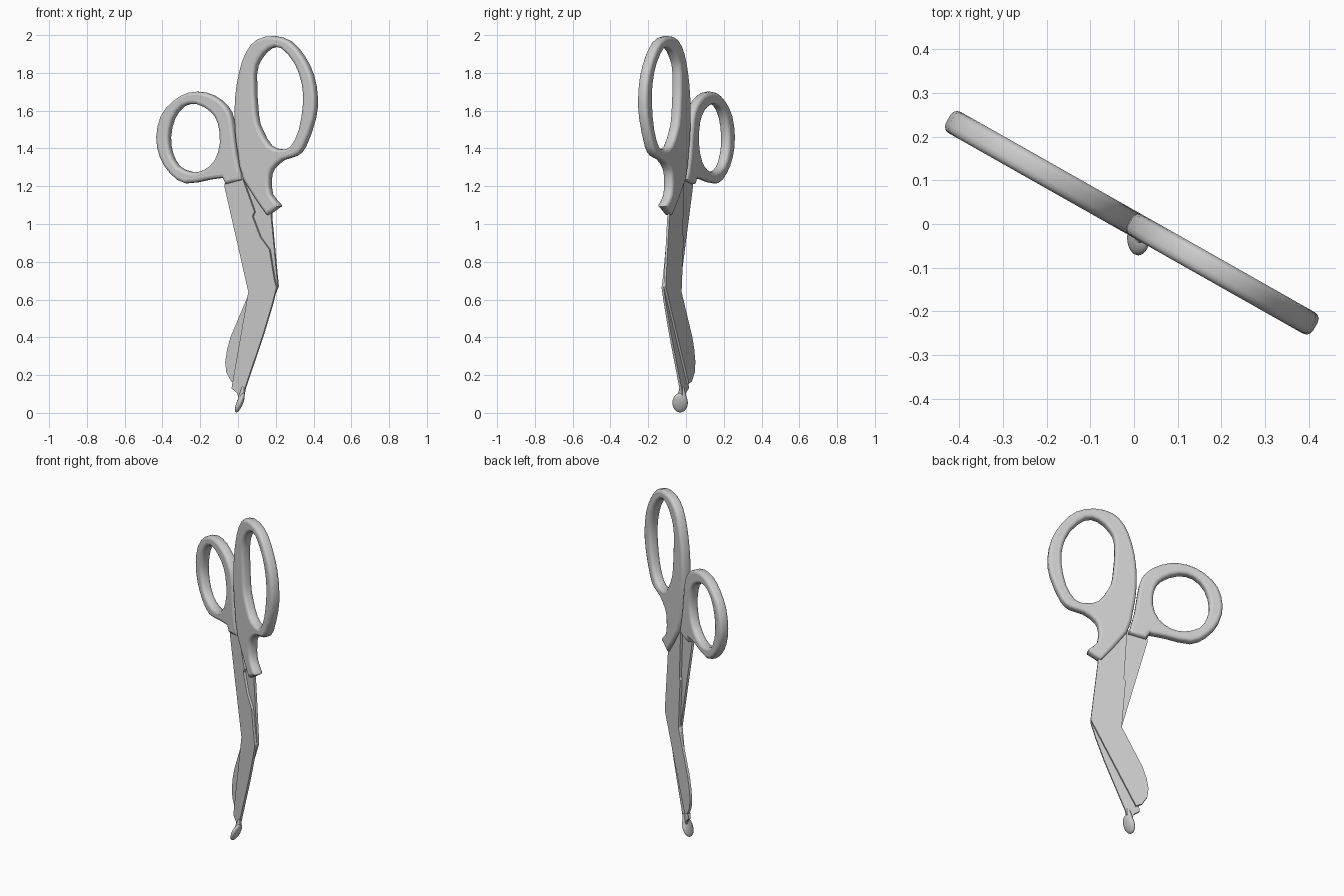
import bpy, bmesh, math
from mathutils import Vector, Matrix

if "Cube" in bpy.data.objects:
    bpy.data.objects.remove(bpy.data.objects["Cube"])

TURN = math.radians(-29.5)          # the shears stand turned about z
C = math.cos(TURN)
steel = bpy.data.materials.new("grey")
steel.diffuse_color = (0.6, 0.6, 0.6, 1)
steel.use_nodes = True
steel.node_tree.nodes["Principled BSDF"].inputs["Base Color"].default_value = steel.diffuse_color


def plane_points(pts):
    """Outline in hundredths (x across, z up) to blade-plane coordinates."""
    return [Vector((x / 100 / C, z / 100)) for x, z in pts]


def rounded(pts):
    """Smooth a closed outline, but keep its sharp corners."""
    n, out, tangents = len(pts), [], []
    for i in range(n):
        a, b = pts[i] - pts[i - 1], pts[(i + 1) % n] - pts[i]
        tangents.append((a + b) / 2 if a.angle(b) < 0.85 else Vector((0, 0)))
    for i in range(n):
        p, q, s, t = pts[i], pts[(i + 1) % n], tangents[i], tangents[(i + 1) % n]
        out += [p, (p + q) / 2 + (s - t) / 8]
    return out


def finish(ob, angle):
    ob.data.materials.clear()
    ob.data.materials.append(steel)
    bpy.ops.object.select_all(action='DESELECT')
    ob.select_set(True)
    bpy.context.view_layer.objects.active = ob
    bpy.ops.object.shade_smooth_by_angle(angle=math.radians(angle))


def handle(name, outer, hole, half=0.028, bevel=0.017):
    """Flat loop with a finger hole and rounded edges."""
    cu = bpy.data.curves.new(name, 'CURVE')
    cu.dimensions, cu.fill_mode = '2D', 'BOTH'
    cu.extrude, cu.bevel_depth, cu.bevel_resolution = half - bevel, bevel, 2
    cu.offset = -bevel - 0.005
    for loop in (outer, hole):
        pts = rounded(plane_points(loop))
        sp = cu.splines.new('POLY')
        sp.points.add(len(pts) - 1)
        for p, v in zip(sp.points, pts):
            p.co = (v.x, v.y, 0, 1)
        sp.use_cyclic_u = True
    ob = bpy.data.objects.new(name, cu)
    bpy.context.collection.objects.link(ob)
    bpy.ops.object.select_all(action='DESELECT')
    ob.select_set(True)
    bpy.context.view_layer.objects.active = ob
    bpy.ops.object.convert(target='MESH')
    ob = bpy.context.object
    ob.data.transform(Matrix.Rotation(TURN, 4, 'Z') @ Matrix.Rotation(math.pi / 2, 4, 'X'))
    finish(ob, 40)


def blade(name, outline, front, back):
    """Thin plate cut to an outline, between two depths."""
    bm = bmesh.new()
    face = bm.faces.new([bm.verts.new((p.x, front, p.y)) for p in plane_points(outline)])
    ext = bmesh.ops.extrude_face_region(bm, geom=[face])
    moved = [g for g in ext["geom"] if isinstance(g, bmesh.types.BMVert)]
    bmesh.ops.translate(bm, verts=moved, vec=(0, back - front, 0))
    bmesh.ops.recalc_face_normals(bm, faces=bm.faces)
    bm.transform(Matrix.Rotation(TURN, 4, 'Z'))
    me = bpy.data.meshes.new(name)
    bm.to_mesh(me)
    ob = bpy.data.objects.new(name, me)
    bpy.context.collection.objects.link(ob)
    finish(ob, 25)


# large handle with its thumb-side spur
handle("large_handle",
       [(16, 104), (23, 109), (22.5, 111), (18.3, 116), (17.7, 124), (19.3, 129),
        (24.6, 133.5), (31, 135.5), (35.7, 140.5), (41, 155.5), (42, 167), (40, 179),
        (35.2, 189), (28.3, 197), (19.3, 200), (10.3, 198), (4.5, 191), (0.8, 180),
        (-1.3, 166), (-1.3, 150), (0.3, 137), (3.4, 123)],
       [(9.8, 179), (12.4, 187), (17.7, 192.5), (23.5, 192.5), (30.4, 184.5), (34.1, 174),
        (34.7, 163.5), (32.5, 150), (28.3, 141.5), (23.5, 140), (17.7, 142), (13, 150),
        (10.8, 158)])

# small handle
handle("small_handle",
       [(3.4, 123), (-6, 120.5), (-7.7, 124), (-15, 123), (-27.2, 121), (-35.2, 126),
        (-41, 135), (-43, 146), (-40.5, 157.5), (-34, 165.5), (-25.7, 170), (-16.7, 170),
        (-8.7, 166), (-3.4, 159.5), (-1.3, 150), (0.3, 137)],
       [(-35.7, 146), (-33.6, 155.5), (-28.3, 162), (-21.4, 163), (-14, 159), (-10.3, 153),
        (-9.3, 143), (-12, 134), (-17.7, 129), (-24, 128), (-31, 131), (-34.7, 138)])

# front blade, ending in the neck of the blunt tip
blade("front_blade",
      [(-6.6, 120), (-6, 124), (3.4, 126), (3.4, 123), (9.3, 106.5), (8.2, 104), (12.4, 93),
       (17.2, 86.5), (19.8, 70.5), (20.9, 66.5), (18.5, 57), (14, 42), (10.3, 31), (4.2, 13),
       (3.2, 8), (0.8, 8), (0.2, 10.5), (-2.8, 13), (-2.4, 15.5), (6.1, 64)],
      -0.013, 0)

# rear blade with the broad end
blade("rear_blade",
      [(3.4, 126), (5, 94.5), (4.2, 93), (6.1, 64), (-4, 40), (-5.8, 33.5), (-6.8, 27),
       (-6.2, 21.5), (-3.7, 16.8), (-0.8, 15.4), (21, 67), (17.5, 104), (17.5, 112)],
      0, 0.013)

# blunt paddle tip, set across the blade
bpy.ops.mesh.primitive_uv_sphere_add(segments=20, ring_count=12, radius=1)
tip = bpy.context.object
tip.name = "blunt_tip"
tip.data.transform(Matrix.Translation((0.010, -0.031, 0.054))
                   @ Matrix.Rotation(math.radians(22), 4, 'Y')
                   @ Matrix.Diagonal((0.017, 0.041, 0.055, 1)))
finish(tip, 60)

# tapered neck leading into the tip
bpy.ops.mesh.primitive_cone_add(vertices=12, radius1=0.026, radius2=0.012, depth=0.06)
neck = bpy.context.object
neck.name = "tip_neck"
neck.data.transform(Matrix.Translation((0.022, -0.022, 0.108))
                    @ Matrix.Rotation(math.radians(12), 4, 'Y')
                    @ Matrix.Diagonal((0.6, 1, 1, 1)))
finish(neck, 50)
